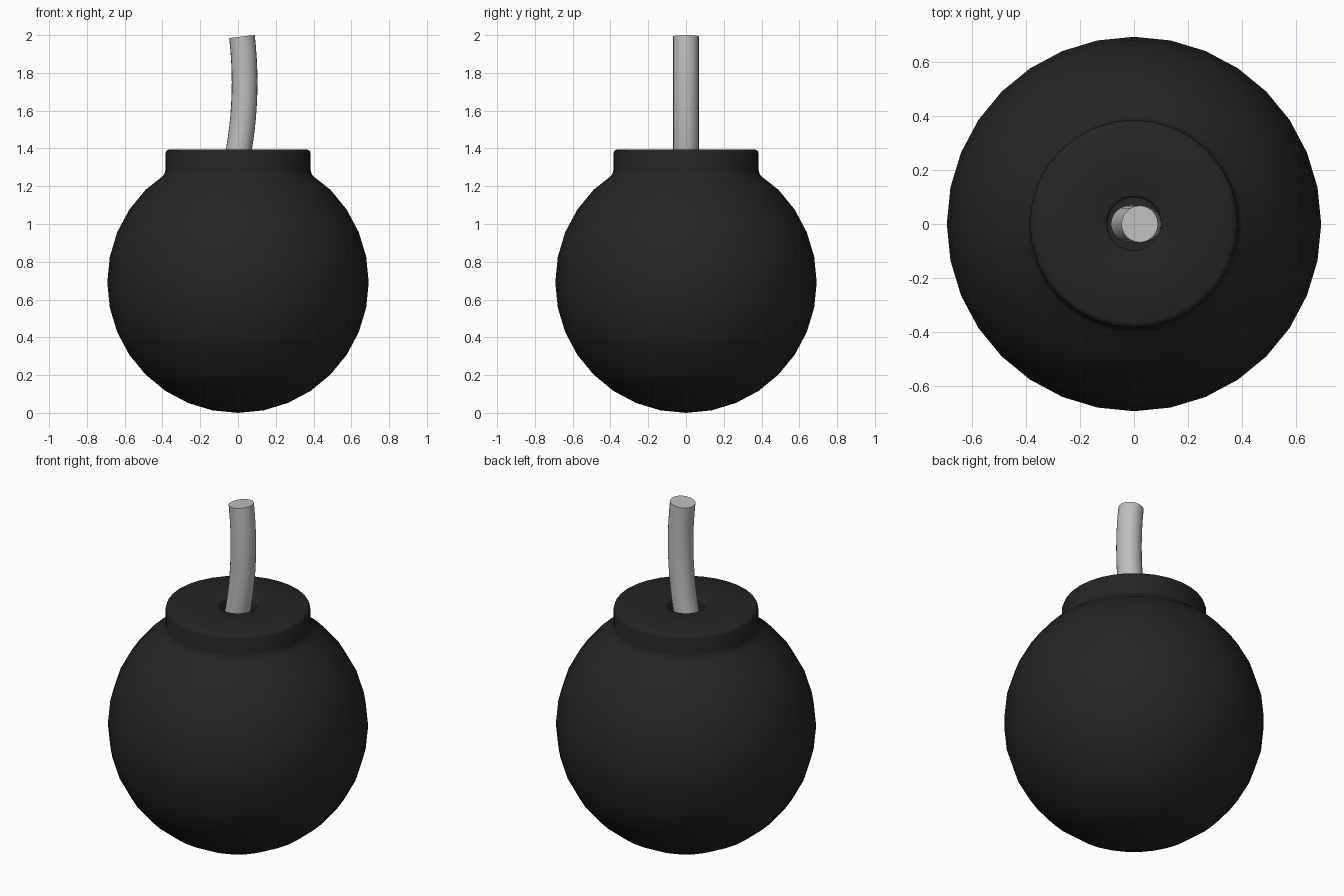
import bpy, math
from mathutils import Vector

if "Cube" in bpy.data.objects:
    bpy.data.objects.remove(bpy.data.objects["Cube"])


def material(name, rgb):
    m = bpy.data.materials.new(name)
    m.diffuse_color = (*rgb, 1)
    m.use_nodes = True
    m.node_tree.nodes["Principled BSDF"].inputs["Base Color"].default_value = m.diffuse_color
    return m


def loft(name, rings, mat, start=None, end=None, angle=35):
    """Skin equal-sized rings of points; optional pole points close the ends."""
    n = len(rings[0])
    verts = [p for r in rings for p in r]
    faces = [(k * n + i, k * n + (i + 1) % n, (k + 1) * n + (i + 1) % n, (k + 1) * n + i)
             for k in range(len(rings) - 1) for i in range(n)]
    last = (len(rings) - 1) * n
    if start is not None:
        verts.append(start)
        faces += [(len(verts) - 1, (i + 1) % n, i) for i in range(n)]
    else:
        faces.append(tuple(reversed(range(n))))
    if end is not None:
        verts.append(end)
        faces += [(last + i, last + (i + 1) % n, len(verts) - 1) for i in range(n)]
    else:
        faces.append(tuple(range(last, last + n)))
    me = bpy.data.meshes.new(name)
    me.from_pydata(verts, [], faces)
    me.materials.append(mat)
    ob = bpy.data.objects.new(name, me)
    bpy.context.collection.objects.link(ob)
    bpy.context.view_layer.objects.active = ob
    ob.select_set(True)
    bpy.ops.object.shade_smooth_by_angle(angle=math.radians(angle))
    ob.select_set(False)
    return ob


black = material("matte black", (0.018, 0.018, 0.018))
grey = material("fuse grey", (0.52, 0.52, 0.52))

# Round body, collar and fuse hole turned as one profile
R, SEG = 0.692, 32
profile = [(R * math.sin(math.pi * k / 16), R - R * math.cos(math.pi * k / 16))
           for k in range(1, 13)]
profile += [(0.402, 1.25), (0.39, 1.264), (0.385, 1.285),        # fillet into collar
            (0.385, 1.372), (0.379, 1.388), (0.364, 1.395),      # bevelled rim
            (0.112, 1.395), (0.102, 1.391), (0.098, 1.38),       # lip of hole
            (0.098, 1.29)]
rings = [[(r * math.cos(2 * math.pi * i / SEG), r * math.sin(2 * math.pi * i / SEG), z)
          for i in range(SEG)] for r, z in profile]
loft("bomb_body", rings, black, start=(0, 0, 0), end=(0, 0, 1.29), angle=60)

# Fuse: a tube swept along a gentle arc in the xz plane
FR, FS, STEPS = 0.068, 24, 12
rings = []
for k in range(STEPS + 1):
    z = 1.27 + (1.9925 - 1.27) * k / STEPS
    x = 0.035 - (z - 1.75) ** 2 / 4.2
    t = Vector((-(z - 1.75) / 2.1, 0, 1)).normalized()
    u = Vector((t.z, 0, -t.x))
    rings.append([Vector((x, 0, z)) + u * FR * math.cos(2 * math.pi * i / FS)
                  + Vector((0, FR * math.sin(2 * math.pi * i / FS), 0)) for i in range(FS)])
loft("fuse", rings, grey)
